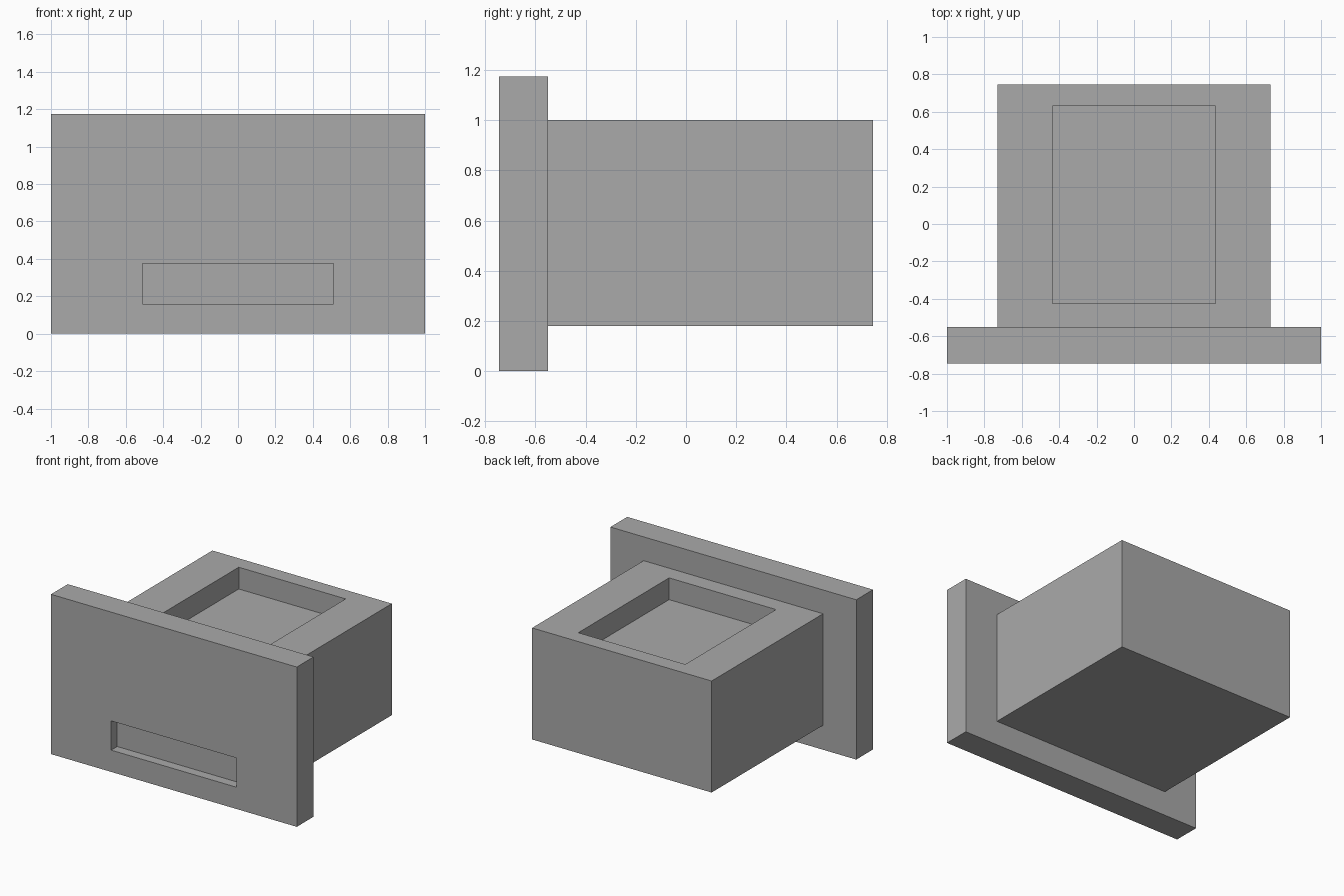
import bpy
import bmesh

if "Cube" in bpy.data.objects:
    bpy.data.objects.remove(bpy.data.objects["Cube"])

# One plain grey for everything
grey = bpy.data.materials.new("plain_grey")
grey.use_nodes = True
colour = (0.40, 0.40, 0.40, 1.0)
grey.diffuse_color = colour
grey.node_tree.nodes["Principled BSDF"].inputs["Base Color"].default_value = colour


def recessed_block(name, outer, inner, base, face, floor, place):
    """Block with a rectangular pocket; rectangles are (u0, u1, v0, v1)."""
    bm = bmesh.new()
    rings = []
    for (u0, u1, v0, v1), w in ((outer, base), (outer, face), (inner, face), (inner, floor)):
        corners = ((u0, v0), (u1, v0), (u1, v1), (u0, v1))
        rings.append([bm.verts.new(place(u, v, w)) for u, v in corners])
    for a, b in zip(rings, rings[1:]):
        for i in range(4):
            j = (i + 1) % 4
            bm.faces.new((a[i], a[j], b[j], b[i]))
    bm.faces.new(rings[0])
    bm.faces.new(rings[-1])
    bmesh.ops.recalc_face_normals(bm, faces=bm.faces)
    mesh = bpy.data.meshes.new(name)
    bm.to_mesh(mesh)
    bm.free()
    mesh.materials.append(grey)
    obj = bpy.data.objects.new(name, mesh)
    bpy.context.collection.objects.link(obj)
    return obj


# Front panel with a shallow handle slot
recessed_block("front_panel", (-1, 1, 0, 1.175), (-0.51, 0.51, 0.16, 0.375),
               -0.55, -0.745, -0.675, lambda u, v, w: (u, w, v))

# Body behind the panel, with a pocket in its top
recessed_block("drawer_body", (-0.73, 0.73, -0.55, 0.745), (-0.435, 0.435, -0.425, 0.63),
               0.18, 1.0, 0.84, lambda u, v, w: (u, v, w))
